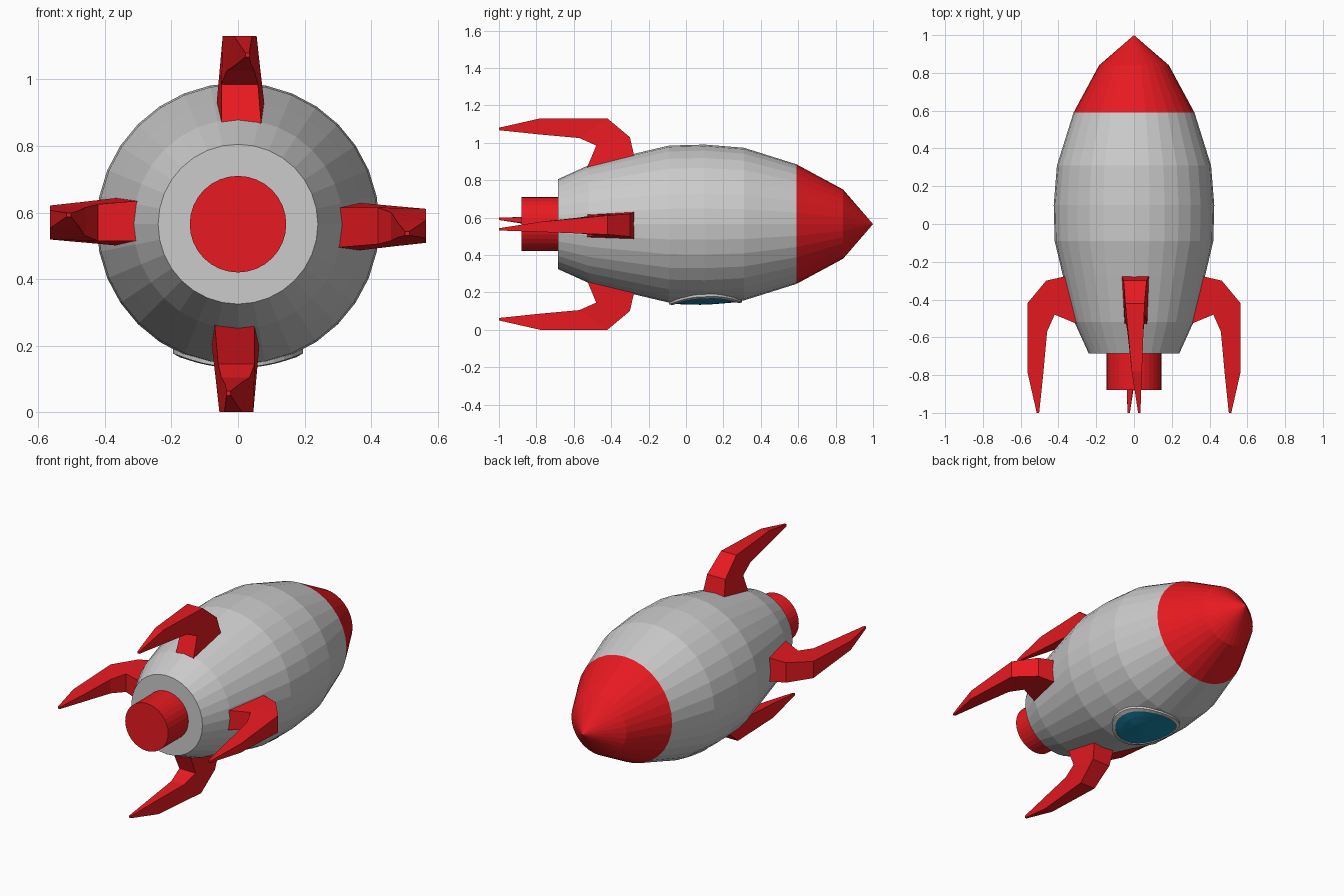
import bpy, bmesh, math

if "Cube" in bpy.data.objects:
    bpy.data.objects.remove(bpy.data.objects["Cube"])

ZC = 0.565   # height of the rocket axis (runs along y)
SIDES = 32


def material(name, rgb):
    m = bpy.data.materials.new(name)
    m.diffuse_color = (*rgb, 1)
    m.use_nodes = True
    m.node_tree.nodes["Principled BSDF"].inputs["Base Color"].default_value = m.diffuse_color
    return m


RED = material("red", (0.8, 0.01, 0.015))
BLUE = material("blue", (0.01, 0.25, 0.42))


def finish(name, bm, mat=None):
    bmesh.ops.recalc_face_normals(bm, faces=bm.faces)
    me = bpy.data.meshes.new(name)
    bm.to_mesh(me)
    bm.free()
    ob = bpy.data.objects.new(name, me)
    bpy.context.collection.objects.link(ob)
    if mat:
        me.materials.append(mat)
    return ob


def loft(bm, rings, cap_start=True, cap_end=True):
    """Skin a list of closed point rings with quads."""
    vs = [[bm.verts.new(p) for p in ring] for ring in rings]
    n = len(vs[0])
    for a, b in zip(vs, vs[1:]):
        for i in range(n):
            j = (i + 1) % n
            bm.faces.new((a[i], a[j], b[j], b[i]))
    if cap_start:
        bm.faces.new(vs[0])
    if cap_end:
        bm.faces.new(vs[-1])


def lathe(name, profile, mat=None):
    """Revolve (y, radius) points around the rocket axis."""
    bm = bmesh.new()
    angles = [2 * math.pi * i / SIDES for i in range(SIDES)]
    loft(bm, [[(r * math.cos(a), y, ZC + r * math.sin(a)) for a in angles]
              for y, r in profile])
    bmesh.ops.remove_doubles(bm, verts=bm.verts, dist=0.0005)
    return finish(name, bm, mat)


# Hull, nose cone and engine nozzle
HULL = [(-0.685, 0.24), (-0.52, 0.315), (-0.28, 0.375), (-0.09, 0.42),
        (0.1, 0.425), (0.31, 0.408), (0.59, 0.32)]
lathe("hull", HULL)
lathe("nose_cone", [(0.59, 0.32), (0.84, 0.185), (1.0, 0.0)], RED)
lathe("nozzle", [(-0.88, 0.145), (-0.67, 0.145)], RED)

# Four hooked fins: each section is outer (y, r, t0, t1) and inner (y, r, t0, t1)
FIN = [((-0.275, 0.355, -0.065, 0.08), (-0.53, 0.30, -0.05, 0.07)),
       ((-0.30, 0.465, -0.055, 0.067), (-0.48, 0.42, -0.05, 0.06)),
       ((-0.42, 0.565, -0.046, 0.056), (-0.57, 0.46, -0.035, 0.05)),
       ((-0.78, 0.565, -0.012, 0.042), (-0.79, 0.48, -0.005, 0.04)),
       ((-1.0, 0.515, 0.022, 0.034), (-1.0, 0.502, 0.022, 0.034))]
for k, name in enumerate(("top", "right", "bottom", "left")):
    c, s = math.cos(k * math.pi / 2), math.sin(k * math.pi / 2)
    bm = bmesh.new()
    rings = []
    for (yo, ro, a, b), (yi, ri, d, e) in FIN:
        corners = [(a, yo, ro), (b, yo, ro), (e, yi, ri), (d, yi, ri)]
        rings.append([(t * c + r * s, y, ZC + r * c - t * s) for t, y, r in corners])
    loft(bm, rings)
    finish(name + "_fin", bm, RED)


# Round window wrapped onto the underside of the hull
def hull_radius(y):
    for (y0, r0), (y1, r1) in zip(HULL, HULL[1:]):
        if y <= y1:
            return r0 + (r1 - r0) * (y - y0) / (y1 - y0)


def wrapped_ring(radius, lift):
    pts = []
    for i in range(SIDES):
        a = 2 * math.pi * i / SIDES
        x, y = radius * math.cos(a), 0.105 + radius * math.sin(a)
        pts.append((x, y, ZC - math.sqrt((hull_radius(y) + lift) ** 2 - x * x)))
    return pts


bm = bmesh.new()
loft(bm, [wrapped_ring(0.195, -0.015), wrapped_ring(0.195, 0.01),
          wrapped_ring(0.175, 0.012), wrapped_ring(0.175, -0.015)], False, False)
finish("window_rim", bm)

bm = bmesh.new()
loft(bm, [wrapped_ring(r, 0.007) for r in (0.178, 0.13, 0.08, 0.03)], False, True)
finish("window_glass", bm, BLUE)
